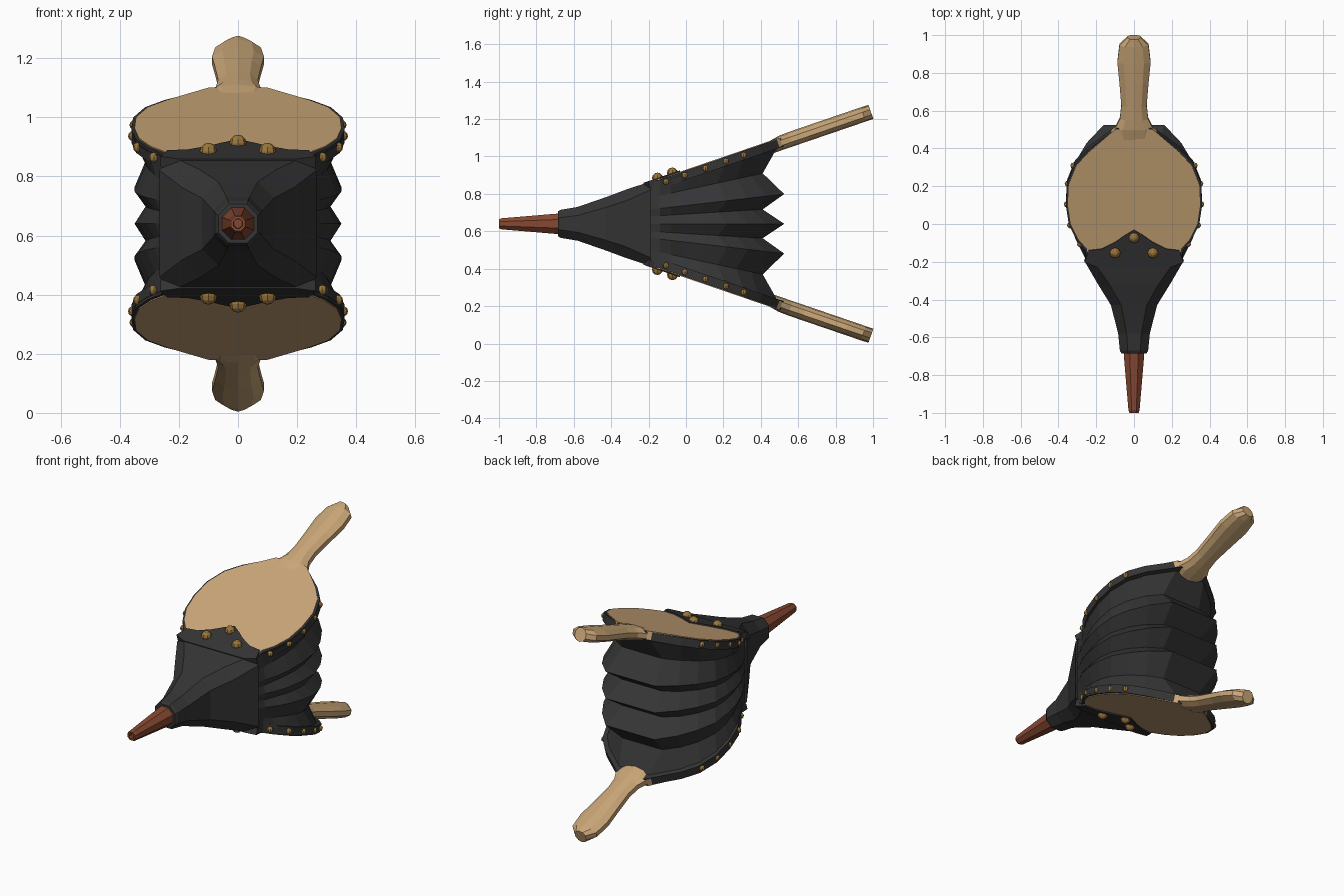
import bpy, bmesh, math
from mathutils import Vector

if "Cube" in bpy.data.objects:
    bpy.data.objects.remove(bpy.data.objects["Cube"])

CZ = 0.64


def material(name, rgb):
    m = bpy.data.materials.new(name)
    m.diffuse_color = (*rgb, 1)
    m.use_nodes = True
    m.node_tree.nodes["Principled BSDF"].inputs["Base Color"].default_value = m.diffuse_color
    return m


WOOD = material("wood", (0.60, 0.39, 0.19))
LEATHER = material("black leather", (0.035, 0.035, 0.036))
COPPER = material("copper", (0.24, 0.065, 0.03))
BRASS = material("brass", (0.32, 0.18, 0.045))


def height(y):
    """Height of the outer board face above the centre plane."""
    return 0.22 + 0.342 * (y + 0.2)


def on_board(x, y, n, s):
    """Point at depth n from the tilted face of the upper (s=1) or lower board."""
    return (x, y - 0.33 * n, CZ + s * (height(y) + 0.95 * n))


def mirror(half):
    return half + [(-x, *r) for x, *r in reversed(half) if x > 1e-6]


def loft(name, rings, mat):
    """Skin closed rings of equal point count and cap both ends."""
    bm = bmesh.new()
    vs = [[bm.verts.new(p) for p in ring] for ring in rings]
    k = len(rings[0])
    for a, b in zip(vs, vs[1:]):
        for i in range(k):
            j = (i + 1) % k
            bm.faces.new((a[i], a[j], b[j], b[i]))
    bm.faces.new(vs[0])
    bm.faces.new(vs[-1])
    bmesh.ops.recalc_face_normals(bm, faces=bm.faces)
    me = bpy.data.meshes.new(name)
    bm.to_mesh(me)
    bm.free()
    me.materials.append(mat)
    ob = bpy.data.objects.new(name, me)
    bpy.context.collection.objects.link(ob)
    return ob


def plate(name, half, n0, n1, s, mat):
    pts = mirror(half)
    return loft(name, [[on_board(x, y, n, s) for x, y in pts] for n in (n0, n1)], mat)


def studs(name, centres, r):
    bm = bmesh.new()
    for c in centres:
        new = bmesh.ops.create_uvsphere(bm, u_segments=8, v_segments=6, radius=r)
        bmesh.ops.translate(bm, verts=new["verts"], vec=Vector(c))
    me = bpy.data.meshes.new(name)
    bm.to_mesh(me)
    bm.free()
    me.materials.append(BRASS)
    bpy.context.collection.objects.link(bpy.data.objects.new(name, me))


# Plan outlines, right half, front to back
BOARD = [(0.24, -0.18), (0.25, -0.13), (0.295, -0.08), (0.335, 0.0), (0.35, 0.1),
         (0.345, 0.21), (0.305, 0.31), (0.24, 0.38), (0.10, 0.50)]
RIM = [(0.25, -0.19), (0.26, -0.14), (0.305, -0.085), (0.345, -0.003), (0.361, 0.1),
       (0.355, 0.215), (0.314, 0.318), (0.247, 0.39), (0.09, 0.505)]
RIDGE = [(0.25, -0.2), (0.28, -0.14), (0.31, -0.08), (0.335, 0.0), (0.35, 0.1),
         (0.35, 0.22), (0.31, 0.33), (0.25, 0.43), (0.16, 0.525)]
VALLEY = [(0.25, -0.2), (0.265, -0.14), (0.28, -0.08), (0.30, 0.0), (0.312, 0.08),
          (0.31, 0.17), (0.27, 0.27), (0.21, 0.35), (0.13, 0.41)]
FLAP = [(0.20, -0.225), (0.262, -0.20), (0.24, -0.138), (0.17, -0.13), (0.10, -0.095),
        (0.05, -0.06), (0.0, -0.03)]

# Handle stations: y, half width, ridge height
HANDLE = [(0.44, 0.09, 0.0), (0.50, 0.10, 0.012), (0.55, 0.075, 0.014), (0.62, 0.067, 0.014),
          (0.75, 0.078, 0.014), (0.85, 0.088, 0.014), (0.94, 0.077, 0.014), (0.98, 0.035, 0.013)]

for s, side in ((1, "upper"), (-1, "lower")):
    # Wooden board, leather edge band and front flap
    plate(side + "_board", BOARD, -0.045, 0.001, s, WOOD)
    plate(side + "_edge_band", RIM, -0.05, -0.003, s, LEATHER)
    plate(side + "_front_flap", FLAP, -0.03, 0.008, s, LEATHER)
    # Faceted handle
    rings = []
    for y, w, t in HANDLE:
        sec = mirror([(0, t), (0.6 * w, t * 0.5), (w, -0.014), (w, -0.042),
                      (0.6 * w, -0.06), (0, -0.066)])
        rings.append([on_board(x, y, n, s) for x, n in sec])
    loft(side + "_handle", rings, WOOD)
    # Brass studs
    studs(side + "_front_studs",
          [on_board(x, y, 0.008, s) for x, y in ((0, -0.07), (0.1, -0.15), (-0.1, -0.15))], 0.029)
    studs(side + "_edge_studs",
          [on_board(m * x, y, -0.026, s) for m in (1, -1) for x, y in
           ((0.285, -0.115), (0.338, -0.015), (0.355, 0.095), (0.35, 0.205), (0.32, 0.30))], 0.017)

# Pleated leather body, fanned from the nozzle
levels = [(-0.95, RIM), (-0.63, VALLEY), (-0.34, RIDGE), (-0.18, VALLEY), (0, RIDGE),
          (0.18, VALLEY), (0.34, RIDGE), (0.63, VALLEY), (0.95, RIM)]
loft("pleated_body",
     [[(x, y, CZ + t * height(y)) for x, y in mirror(half)] for t, half in levels], LEATHER)

# Leather throat: round neck widening to a chamfered rectangle
stations = [(-0.685, 0.066, 0.066, 0.036), (-0.67, 0.075, 0.075, 0.042),
            (-0.58, 0.084, 0.09, 0.045), (-0.43, 0.122, 0.142, 0.055),
            (-0.32, 0.19, 0.183, 0.06), (-0.19, 0.266, 0.226, 0.045)]
rings = []
for y, w, h, c in stations:
    sec = mirror([(0, h), (w - c, h), (w, h - c), (w, 0), (w, c - h), (w - c, -h), (0, -h)])
    rings.append([(x, y, CZ + z) for x, z in sec])
loft("leather_throat", rings, LEATHER)

# Eight-sided nozzle with a hollow tip
rings = []
for y, r in ((-0.66, 0.060), (-0.70, 0.058), (-0.985, 0.032), (-1.0, 0.026), (-1.0, 0.017), (-0.95, 0.015)):
    rings.append([(r * math.cos(a), y, CZ + r * math.sin(a))
                  for a in (math.pi / 4 * (i + 0.5) for i in range(8))])
loft("nozzle", rings, COPPER)
